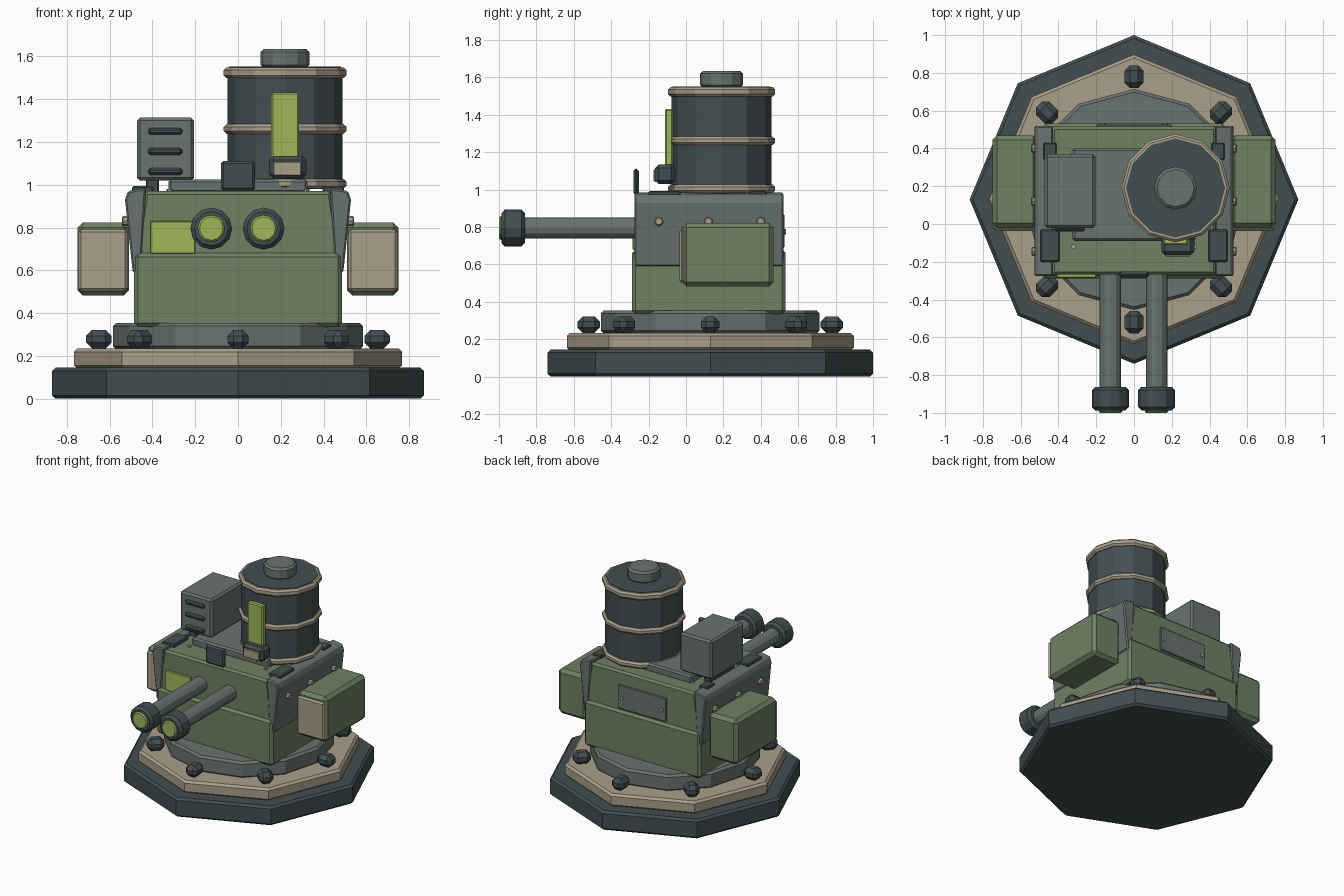
import bpy, bmesh, math
from mathutils import Matrix, Vector

if "Cube" in bpy.data.objects:
    bpy.data.objects.remove(bpy.data.objects["Cube"])


def mat(name, hexcode):
    m = bpy.data.materials.new(name)
    srgb = [int(hexcode[i:i + 2], 16) / 255 for i in (0, 2, 4)]
    lin = [c / 12.92 if c < 0.04045 else ((c + 0.055) / 1.055) ** 2.4 for c in srgb]
    m.diffuse_color = (*lin, 1)
    m.use_nodes = True
    m.node_tree.nodes["Principled BSDF"].inputs["Base Color"].default_value = m.diffuse_color
    return m


SLATE = mat("dark slate", "434E50")
GREY = mat("steel grey", "69736F")
GREEN = mat("army green", "6E8162")
TAN = mat("tan", "AA9F89")
LIME = mat("bright green", "A1B65A")


def finish(bm, name, material, bevel):
    bmesh.ops.recalc_face_normals(bm, faces=bm.faces)
    me = bpy.data.meshes.new(name)
    bm.to_mesh(me)
    bm.free()
    me.materials.append(material)
    ob = bpy.data.objects.new(name, me)
    bpy.context.collection.objects.link(ob)
    if bevel:
        mod = ob.modifiers.new("bevel", 'BEVEL')
        mod.width = bevel
        mod.segments = 1
        mod.limit_method = 'ANGLE'
        mod.angle_limit = math.radians(50)
    return ob


def box(name, x, y, z, material, bevel=0.012, turn=0.0):
    """Box from (min, max) ranges, optionally turned about its own z axis."""
    bm = bmesh.new()
    bmesh.ops.create_cube(bm, size=1)
    size = Vector((x[1] - x[0], y[1] - y[0], z[1] - z[0]))
    mid = Vector((sum(x) / 2, sum(y) / 2, sum(z) / 2))
    bm.transform(Matrix.Translation(mid) @ Matrix.Rotation(turn, 4, 'Z') @ Matrix.Diagonal((*size, 1)))
    return finish(bm, name, material, bevel)


def cyl(name, base, length, r, sides, material, bevel=0.0, axis='Z', phase=0.0):
    """Cylinder starting at base and running along +axis."""
    bm = bmesh.new()
    bmesh.ops.create_cone(bm, cap_ends=True, segments=sides, radius1=r, radius2=r, depth=length)
    bm.transform(Matrix.Translation((0, 0, length / 2)) @ Matrix.Rotation(phase, 4, 'Z'))
    if axis == 'Y':
        bm.transform(Matrix.Rotation(-math.pi / 2, 4, 'X'))
    if axis == 'X':
        bm.transform(Matrix.Rotation(math.pi / 2, 4, 'Y'))
    bm.transform(Matrix.Translation(base))
    return finish(bm, name, material, bevel)


def prism(name, profile, y, material, bevel=0.0):
    """XZ profile extruded between two y values."""
    bm = bmesh.new()
    f = bm.faces.new([bm.verts.new((px, y[0], pz)) for px, pz in profile])
    ext = bmesh.ops.extrude_face_region(bm, geom=[f])
    vs = [v for v in ext["geom"] if isinstance(v, bmesh.types.BMVert)]
    bmesh.ops.translate(bm, verts=vs, vec=(0, y[1] - y[0], 0))
    return finish(bm, name, material, bevel)


# stepped base, centred behind the guns
CY = 0.13
for name, z0, h, r, n, m in (("base_slab", 0, 0.145, 0.87, 8, SLATE),
                             ("base_step", 0.14, 0.095, 0.767, 8, TAN),
                             ("turntable", 0.23, 0.125, 0.585, 12, GREY)):
    ob = cyl(name, (0, CY, z0), h, r, n, m)
    mod = ob.modifiers.new("bevel", 'BEVEL')
    mod.width, mod.segments, mod.limit_method = 0.016, 1, 'ANGLE'
    mod.angle_limit = math.radians(60)

# anchor bolts
for i in range(8):
    a = i * math.pi / 4
    bx, by = 0.65 * math.cos(a), CY + 0.65 * math.sin(a)
    box("anchor_bolt", (bx - 0.06, bx + 0.06), (by - 0.05, by + 0.05), (0.235, 0.322), SLATE, 0.028, a)

# turret body
box("lower_body", (-0.485, 0.485), (-0.288, 0.532), (0.335, 0.68), GREEN, 0.018)
prism("upper_body", [(-0.48, 0.66), (0.48, 0.66), (0.435, 0.97), (-0.435, 0.97)],
      (-0.268, 0.515), GREEN, 0.015)
box("roof_plate", (-0.325, 0.325), (-0.09, 0.4), (0.96, 1.025), GREY)
box("front_window", (-0.41, -0.2), (-0.285, -0.26), (0.678, 0.83), LIME, 0.004)
box("rear_panel", (-0.2, 0.2), (0.5, 0.526), (0.69, 0.87), GREY, 0.005)
for s in (-1, 1):
    cyl("rear_rivet", (s * 0.165, 0.52, 0.775), 0.014, 0.014, 8, TAN, axis='Y')
    for y in (-0.12, 0.38):
        cyl("roof_rivet", (s * 0.32, y, 0.965), 0.015, 0.014, 8, TAN)

# side armour, clips, rivets and ammo boxes
for s in (-1, 1):
    prism("side_armour", [(s * 0.455, 0.59), (s * 0.492, 0.59), (s * 0.528, 0.93),
                          (s * 0.515, 0.97), (s * 0.43, 0.985)], (-0.275, 0.52), GREY, 0.008)
    for w, y in ((0.05, (-0.2, -0.03)), (0.035, (0.34, 0.43))):
        box("armour_clip", (s * 0.445 - w, s * 0.445 + w), y, (0.955, 0.993), SLATE, 0.006)
    for y in (-0.145, 0.12, 0.4):
        cyl("armour_rivet", (s * 0.525 - 0.018, y, 0.83), 0.036, 0.024, 8, TAN, 0.006, 'X')
    cx = s * 0.63
    box("ammo_box", (cx - 0.12, cx + 0.12), (-0.02, 0.468), (0.482, 0.823), GREEN, 0.024)
    box("ammo_box_front", (cx - 0.115, cx + 0.115), (-0.036, -0.01), (0.502, 0.79), TAN, 0.012)

# twin guns
for x in (-0.125, 0.12):
    cyl("gun_barrel", (x, -0.88, 0.795), 0.64, 0.057, 12, GREY, axis='Y')
    cyl("gun_muzzle", (x, -0.987, 0.795), 0.125, 0.098, 12, SLATE, 0.018, 'Y')
    cyl("muzzle_glow", (x, -1.0, 0.795), 0.03, 0.063, 12, LIME, 0.008, 'Y')

# front sight plate
box("sight_plate", (-0.08, 0.08), (-0.282, -0.252), (0.972, 1.112), SLATE, 0.012)

# drum with hoops and cap
DX, DY = 0.22, 0.19
cyl("drum", (DX, DY, 0.98), 0.566, 0.268, 12, SLATE)
for z in (0.982, 1.238, 1.498):
    cyl("drum_hoop", (DX, DY, z), 0.045 if z < 1.4 else 0.05, 0.287, 12, TAN, 0.013)
cyl("drum_lid", (DX, DY, 1.53), 0.022, 0.262, 12, SLATE)
cyl("drum_cap", (DX, DY, 1.545), 0.09, 0.114, 12, GREY, 0.015)

# level gauge on the drum
box("gauge_strip", (0.155, 0.285), (-0.112, -0.07), (1.1, 1.432), LIME, 0.008)
box("gauge_valve", (0.145, 0.32), (-0.165, -0.06), (1.03, 1.135), SLATE, 0.02)
box("gauge_valve_front", (0.165, 0.295), (-0.173, -0.16), (1.042, 1.108), TAN, 0.004)

# vented equipment box
box("vent_box", (-0.473, -0.205), (-0.022, 0.37), (1.02, 1.313), GREY, 0.014)
for z in (1.062, 1.156, 1.25):
    box("vent_slat", (-0.42, -0.26), (-0.04, -0.015), (z - 0.016, z + 0.016), SLATE, 0.01)
for x in (-0.4, -0.28):
    box("vent_box_foot", (x - 0.03, x + 0.03), (0.03, 0.32), (0.965, 1.03), SLATE, 0.005)
